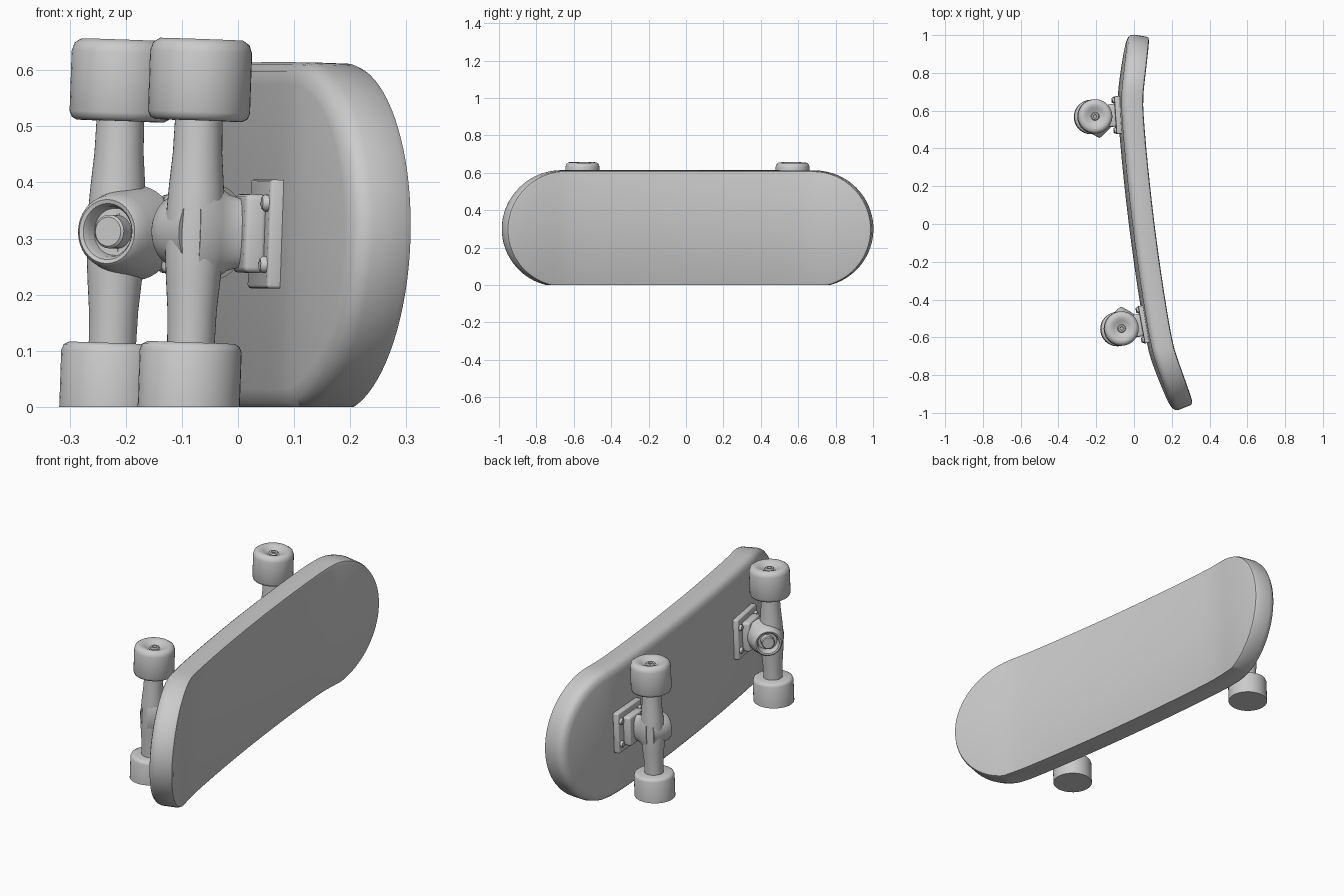
import bpy, bmesh, math
from mathutils import Matrix, Vector

if "Cube" in bpy.data.objects:
    bpy.data.objects.remove(bpy.data.objects["Cube"])

grey = bpy.data.materials.new("plain_grey")
grey.use_nodes = True
grey.diffuse_color = (0.6, 0.6, 0.6, 1)
grey.node_tree.nodes["Principled BSDF"].inputs["Base Color"].default_value = (0.6, 0.6, 0.6, 1)

# Parts are built around z = 0, then leaned slightly and raised to this frame
LEAN = (Matrix.Translation((0, 0, 0.307)) @ Matrix.Rotation(math.radians(-0.3), 4, 'X')
        @ Matrix.Rotation(math.radians(2), 4, 'Y'))


def finish(bm, name, matrix, angle=40):
    """Place the part, trim it flat at the ground and make a smooth object."""
    bm.transform(LEAN @ matrix)
    if min(v.co.z for v in bm.verts) < 0:
        geom = bm.verts[:] + bm.edges[:] + bm.faces[:]
        cut = bmesh.ops.bisect_plane(bm, geom=geom, plane_co=(0, 0, 0),
                                     plane_no=(0, 0, 1), clear_inner=True)
        edges = [e for e in cut["geom_cut"] if isinstance(e, bmesh.types.BMEdge)]
        bmesh.ops.holes_fill(bm, edges=edges, sides=0)
    bmesh.ops.recalc_face_normals(bm, faces=bm.faces[:])
    mesh = bpy.data.meshes.new(name)
    bm.to_mesh(mesh)
    bm.free()
    mesh.materials.append(grey)
    ob = bpy.data.objects.new(name, mesh)
    bpy.context.collection.objects.link(ob)
    bpy.ops.object.select_all(action='DESELECT')
    bpy.context.view_layer.objects.active = ob
    ob.select_set(True)
    bpy.ops.object.shade_smooth_by_angle(angle=math.radians(angle))


def lathe(name, profile, matrix, at=(0, 0, 0), axis=(0, 0, 1), squash=1, sides=40):
    """Revolve (radius, height) pairs around an axis; squash flattens sideways."""
    bm = bmesh.new()
    rings = []
    for r, h in profile:
        rings.append([bm.verts.new((r * math.cos(math.tau * i / sides),
                                    squash * r * math.sin(math.tau * i / sides), h))
                      for i in range(sides)])
    for a, b in zip(rings, rings[1:]):
        for i in range(sides):
            j = (i + 1) % sides
            bm.faces.new((a[i], a[j], b[j], b[i]))
    bm.faces.new(rings[0])
    bm.faces.new(rings[-1])
    turn = Vector((0, 0, 1)).rotation_difference(Vector(axis)).to_matrix().to_4x4()
    finish(bm, name, matrix @ Matrix.Translation(at) @ turn)


def box(name, low, high, bevel, matrix):
    """Box with rounded edges between two corners."""
    bm = bmesh.new()
    bmesh.ops.create_cube(bm, size=1)
    low, high = Vector(low), Vector(high)
    for v in bm.verts:
        v.co = (low + high) / 2 + Matrix.Diagonal(high - low) @ v.co
    bmesh.ops.bevel(bm, geom=bm.edges[:], offset=bevel, segments=3, profile=0.5, affect='EDGES')
    finish(bm, name, matrix)


# Deck: a long rounded outline following a bent profile
def bend(y):
    d = abs(y) - 0.66
    return 0.098 - 0.125 * y + 0.04 * y * y + 0.1 * (d + math.sqrt(d * d + 0.003))


def slope(y):
    return (bend(y + 0.01) - bend(y - 0.01)) / 0.02


def deck():
    bm = bmesh.new()
    radius, reach, arc, straight = 0.312, 0.66, 20, 24
    # (inset from outline, depth below the riding face)
    layers = [(0.014, 0), (0.004, 0.004), (0, 0.014), (0, 0.08), (0.005, 0.097),
              (0.017, 0.109), (0.04, 0.115)]
    rings = []
    for inset, depth in layers:
        r = radius - inset
        turns = [math.pi / 2 * k / arc for k in range(arc + 1)]
        half = [(reach + r * math.cos(t), r * math.sin(t)) for t in turns]
        half += [(reach * (1 - 2 * k / straight), r) for k in range(1, straight)]
        half += [(-reach - r * math.sin(t), r * math.cos(t)) for t in turns]
        outline = half + [(y, -z) for y, z in reversed(half[1:-1])]
        ring = []
        for y, z in outline:
            y += 0.018
            n = Vector((-1, slope(y), 0)).normalized()
            ring.append(bm.verts.new(Vector((bend(y), y, z)) + n * depth))
        rings.append(ring)
    count = len(rings[0])
    for a, b in zip(rings, rings[1:]):
        for i in range(count):
            j = (i + 1) % count
            bm.faces.new((a[i], a[j], b[j], b[i]))
    # Strips across the riding face and the underside
    for ring in (rings[0], rings[-1]):
        for i in range(count // 2):
            strip = [ring[i], ring[i + 1], ring[-i - 1], ring[-i % count]]
            bm.faces.new(list(dict.fromkeys(strip)))
    finish(bm, "deck", Matrix.Translation((0, 0, -0.004)), 45)


deck()


# Trucks: local x points to the deck, local y points to the middle of the board
def truck(end, x, y):
    inward = -1 if y > 0 else 1
    place = (Matrix.Translation((x, y, 0)) @ Matrix.Rotation(-math.atan(slope(y)), 4, 'Z')
             @ Matrix.Diagonal((1, inward, 1, 1)))
    lathe(end + "_hanger", [(0.042, -0.21), (0.044, -0.14), (0.049, -0.08), (0.054, 0),
                            (0.049, 0.08), (0.044, 0.14), (0.042, 0.21)], place)
    # Flared neck joining hanger and base
    lathe(end + "_neck", [(0.115, 0.0), (0.105, 0.025), (0.083, 0.042), (0.068, 0.06),
                          (0.062, 0.08), (0.062, 0.09)], place, axis=(1, 0, 0), squash=0.5)
    # Tilted kingpin cup with its recessed pin
    axis = Vector((-0.55, 0.83, 0)).normalized()
    face = Vector((-0.022, 0.082, 0))
    lathe(end + "_kingpin_cup", [(0.085, -0.1), (0.08, -0.065), (0.07, -0.03), (0.064, -0.008),
                                 (0.057, 0), (0.05, -0.002), (0.045, -0.01), (0.042, -0.035)],
          place, at=face, axis=axis)
    lathe(end + "_kingpin", [(0.03, -0.05), (0.03, -0.008), (0.026, -0.004)],
          place, at=face, axis=axis, sides=24)
    # Base block, plate and four bolts
    box(end + "_base_block", (0.08, -0.06, -0.07), (0.12, 0.06, 0.07), 0.01, place)
    box(end + "_base_plate", (0.116, -0.1, -0.097), (0.146, 0.1, 0.097), 0.006, place)
    for v in (-1, 1):
        for w in (-1, 1):
            lathe(end + "_bolt", [(0.015, 0), (0.015, 0.008), (0.011, 0.013)], place,
                  at=(0.118, 0.08 * v, 0.055 * w), axis=(-1, 0, 0), sides=16)
    # Wheels with a dished hub
    wheel = [(0.03, 0.198), (0.078, 0.198), (0.087, 0.203), (0.091, 0.213), (0.091, 0.32),
             (0.086, 0.335), (0.074, 0.343), (0.06, 0.343), (0.045, 0.338), (0.03, 0.33),
             (0.022, 0.328), (0.018, 0.333), (0.01, 0.333), (0.008, 0.325)]
    for side, w in (("upper", 1), ("lower", -1)):
        lathe(end + "_" + side + "_wheel", wheel, place, axis=(0, 0, w))


truck("front", -0.077, -0.555)
truck("back", -0.217, 0.568)
